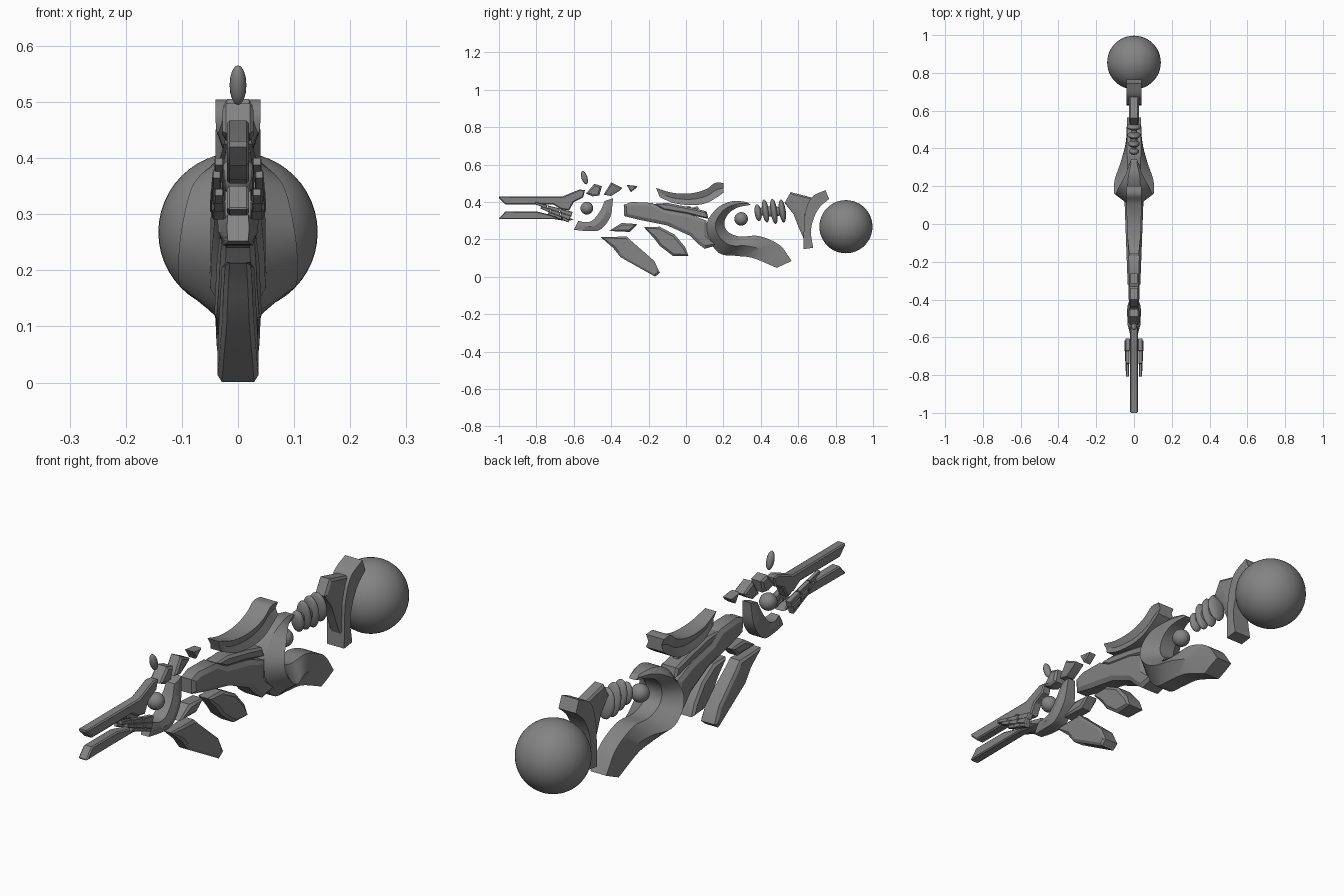
import bpy, bmesh, math
from mathutils import Vector

if "Cube" in bpy.data.objects:
    bpy.data.objects.remove(bpy.data.objects["Cube"])

# Dark grey finish shared by all parts
dark = bpy.data.materials.new("dark_grey")
dark.diffuse_color = (.23, .23, .23, 1)
dark.use_nodes = True
dark.node_tree.nodes["Principled BSDF"].inputs["Base Color"].default_value = dark.diffuse_color


def finish(name, bm, angle=30):
    bmesh.ops.recalc_face_normals(bm, faces=bm.faces)
    me = bpy.data.meshes.new(name)
    bm.to_mesh(me)
    bm.free()
    me.materials.append(dark)
    ob = bpy.data.objects.new(name, me)
    bpy.context.collection.objects.link(ob)
    bpy.ops.object.select_all(action='DESELECT')
    ob.select_set(True)
    bpy.context.view_layer.objects.active = ob
    bpy.ops.object.shade_smooth_by_angle(angle=math.radians(angle))
    return ob


def plate(name, pts, w0, w1=None, chamfer=0.012):
    """Side profile (y, z) with bevelled flanks, half width w0 (front) to w1 (back)."""
    w1 = w0 if w1 is None else w1
    ys = [p[0] for p in pts]
    y0, span = min(ys), max(ys) - min(ys)
    bm = bmesh.new()
    rings = []
    for s in (-1, 1):
        rings.append([bm.verts.new((s * 0.75 * (w0 + (w1 - w0) * (y - y0) / span), y, z)) for y, z in pts])
    sides = [bm.faces.new(r) for r in rings]
    n = len(pts)
    for i in range(n):
        j = (i + 1) % n
        bm.faces.new((rings[0][i], rings[0][j], rings[1][j], rings[1][i]))
    bmesh.ops.recalc_face_normals(bm, faces=bm.faces)
    for f in sides:
        bmesh.ops.inset_region(bm, faces=[f], thickness=chamfer, depth=0.25 * (w0 + w1) / 2)
    return finish(name, bm)


def spline(vals, steps):
    """Catmull-Rom through tuples of any length."""
    v = [Vector(p) for p in vals]
    v = [2 * v[0] - v[1]] + v + [2 * v[-1] - v[-2]]
    out = []
    for i in range(1, len(v) - 2):
        a, b, c, d = v[i - 1:i + 3]
        for k in range(steps):
            t = k / steps
            out.append(0.5 * (2 * b + (c - a) * t + (2 * a - 5 * b + 4 * c - d) * t * t
                              + (3 * b - a - 3 * c + d) * t ** 3))
    return out + [v[-2]]


def band(name, outer, inner, widths, steps=6):
    """Curved bar between two side paths; widths = (edge, crest) half widths."""
    bm = bmesh.new()
    rings = []
    for a, b, (we, wc) in zip(spline(outer, steps), spline(inner, steps), spline(widths, steps)):
        m = (a + b) / 2
        sec = [(we, a), (wc, m), (we, b), (-we, b), (-wc, m), (-we, a)]
        rings.append([bm.verts.new((x, p[0], p[1])) for x, p in sec])
    for r, q in zip(rings, rings[1:]):
        for i in range(6):
            j = (i + 1) % 6
            bm.faces.new((r[i], r[j], q[j], q[i]))
    bm.faces.new(rings[0])
    bm.faces.new(rings[-1])
    return finish(name, bm)


def ball(name, loc, scale, seg=32, tilt=0):
    bm = bmesh.new()
    bmesh.ops.create_uvsphere(bm, u_segments=seg, v_segments=seg // 2, radius=1)
    ob = finish(name, bm, 60)
    ob.location, ob.scale, ob.rotation_euler = loc, scale, (tilt, 0, 0)
    return ob


# Spheres
ball("rear_sphere", (0, .855, .268), (.142,) * 3, 48)
ball("rear_joint_ball", (0, .295, .31), (.036,) * 3)
ball("front_joint_ball", (0, -.53, .367), (.034,) * 3)

# Twin front prongs
plate("upper_prong", [(-1, .43), (-.66, .43), (-.57, .467), (-.54, .463), (-.55, .425), (-.60, .40),
                      (-.625, .355), (-.67, .362), (-.71, .387), (-.965, .387), (-1, .42)], .02, chamfer=.006)
plate("lower_prong", [(-1, .312), (-.965, .35), (-.80, .35), (-.70, .325), (-.63, .32),
                      (-.60, .305), (-.64, .298), (-.70, .308), (-1, .308)], .02, chamfer=.005)

# Jointed fingers on both sides of the prongs
for side in (-1, 1):
    for k, (a, b) in enumerate([((-.61, .335), (-.81, .395)), ((-.62, .315), (-.78, .372)),
                                ((-.625, .303), (-.74, .34))]):
        a, b = Vector(a), Vector(b)
        for s in range(3):
            p, q = a.lerp(b, s / 3), a.lerp(b, (s + .94) / 3)
            n = Vector((-(q - p).y, (q - p).x)).normalized()
            h = .013 - .002 * s
            ob = plate(f"finger_{k}_{s}_{'left' if side < 0 else 'right'}",
                       [p + n * h, p - n * h, q - n * h * .7, q + n * h * .7], .012 - .002 * s, chamfer=.003)
            ob.location.x = side * (.034 + .004 * (k % 2))

# Cuff around the front joint
band("front_cuff", [(-.60, .252), (-.53, .245), (-.46, .252), (-.405, .32), (-.39, .42)],
     [(-.575, .30), (-.54, .292), (-.50, .302), (-.46, .35), (-.435, .405)],
     [(.018, .02), (.025, .032), (.027, .036), (.025, .034), (.018, .022)])

# Small floating shards over the wrist
ball("top_fin", (0, -.543, .53), (.015, .016, .037), 16, math.radians(18))
plate("shard_front", [(-.535, .445), (-.49, .497), (-.45, .485), (-.463, .435), (-.50, .43)], .028)
plate("shard_middle", [(-.44, .44), (-.40, .505), (-.34, .475), (-.36, .457), (-.40, .432)], .026)
plate("shard_back", [(-.318, .492), (-.26, .485), (-.268, .473), (-.295, .453)], .02, chamfer=.007)

# Main body and its lower rear extension
plate("main_body", [(-.333, .385), (-.29, .40), (-.18, .395), (-.12, .36), (.02, .335), (.11, .30),
                    (.115, .23), (.17, .17), (.10, .15), (.06, .18), (.02, .22), (-.10, .275),
                    (-.25, .305), (-.33, .325)], .03, .055, .018)
plate("body_top_plate", [(-.17, .39), (-.10, .395), (.03, .37), (.11, .35), (.12, .31), (.0, .335),
                         (-.12, .355)], .03, .04, .01)
band("small_hook", [(.0, .375), (.035, .35), (.07, .365)], [(.015, .38), (.035, .37), (.06, .378)],
     [(.01, .012)] * 3)

# Raised canopy with hollowed flanks
band("canopy", [(-.16, .475), (-.07, .449), (.03, .447), (.11, .47), (.155, .502), (.20, .502)],
     [(-.14, .425), (-.06, .393), (.04, .383), (.11, .395), (.165, .425), (.20, .45)],
     [(.025, .02), (.034, .025), (.038, .027), (.04, .028), (.04, .028), (.04, .03)])

# Lower fins
plate("lower_shard", [(-.41, .245), (-.345, .288), (-.26, .282), (-.30, .24)], .028)
plate("long_fin", [(-.457, .213), (-.315, .215), (-.29, .19), (-.17, .085), (-.14, .022), (-.165, .001),
                   (-.35, .105), (-.39, .155)], .02, .04)
plate("short_fin", [(-.225, .265), (-.14, .268), (-.06, .225), (-.005, .16), (.013, .112), (-.07, .112),
                    (-.14, .165), (-.17, .205)], .026, .045)

# Flared rear hook that wraps the joint and trails into a tail
band("rear_hook",
     [(.325, .40), (.25, .405), (.17, .37), (.112, .29), (.12, .205), (.18, .125), (.27, .112),
      (.36, .10), (.485, .048)],
     [(.345, .385), (.275, .37), (.225, .335), (.205, .285), (.225, .24), (.29, .215), (.39, .218),
      (.50, .17), (.565, .085)],
     [(.015, .018), (.03, .045), (.035, .08), (.035, .098), (.035, .106), (.035, .102), (.036, .07),
      (.036, .044), (.036, .038)])

# Ribbed neck
neck = [(.385, .343, .045), (.425, .352, .062), (.47, .350, .068), (.515, .352, .062)]
for i, (y, z, r) in enumerate(neck):
    ball(f"neck_rib_{i}", (0, y, z), (.027 + .004 * i, .018, r), 24, math.radians(8))
ball("neck_core", (0, .455, .35), (.018, .08, .028), 16)

# Rear bracket and the crescent that cradles the sphere
plate("rear_bracket", [(.527, .395), (.56, .453), (.68, .422), (.645, .33), (.635, .19), (.60, .27),
                       (.575, .335)], .026)
band("rear_crescent", [(.765, .416), (.715, .372), (.682, .31), (.668, .24), (.68, .155)],
     [(.745, .464), (.672, .425), (.638, .345), (.63, .25), (.628, .148)],
     [(.039, .039)] * 5)
